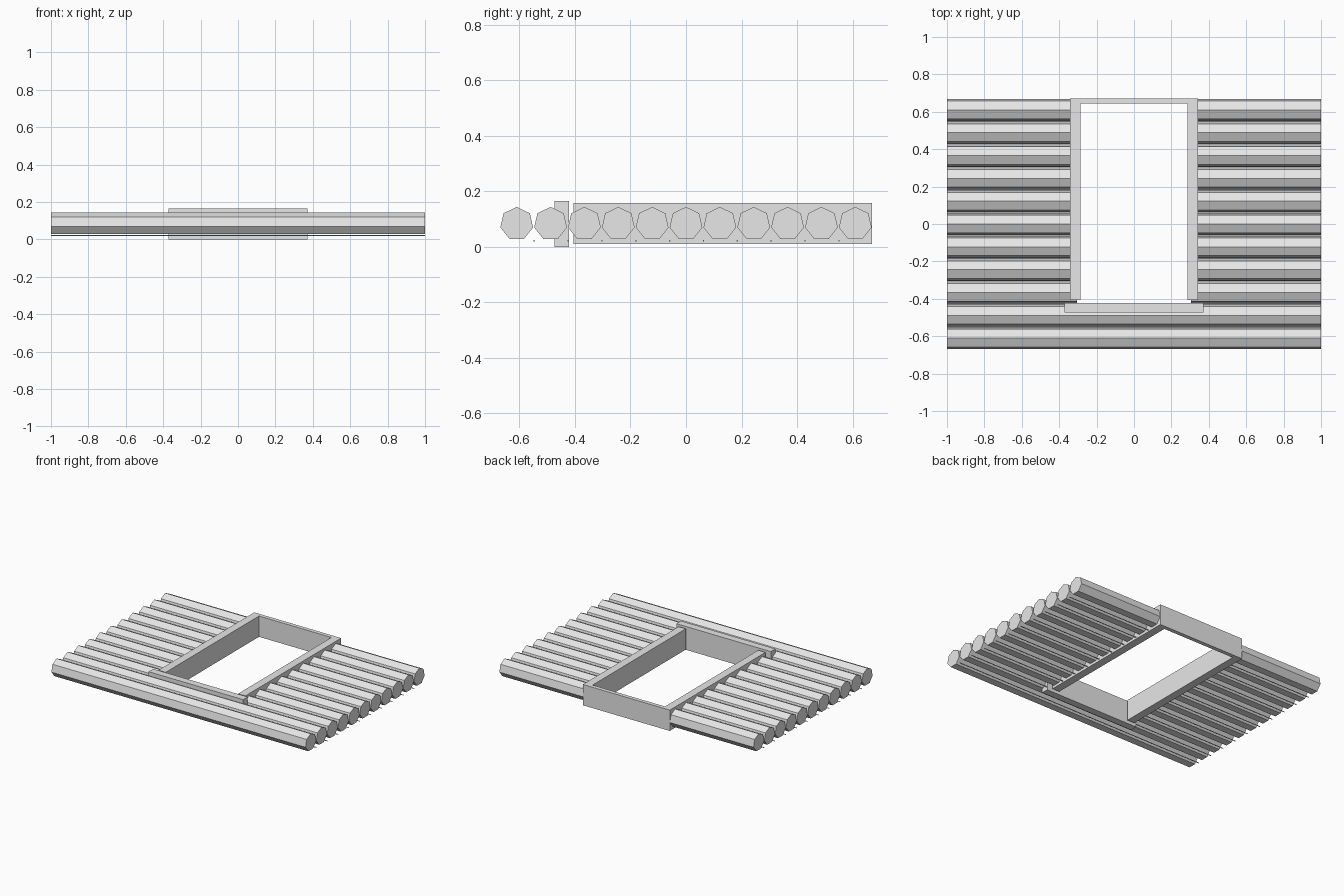
import bpy
import math

if "Cube" in bpy.data.objects:
    bpy.data.objects.remove(bpy.data.objects["Cube"], do_unlink=True)

grey = bpy.data.materials.new("plain_grey")
grey.use_nodes = True
grey.diffuse_color = (0.8, 0.8, 0.8, 1)
grey.node_tree.nodes["Principled BSDF"].inputs["Base Color"].default_value = (0.8, 0.8, 0.8, 1)


def bar(name, x0, x1, y, z, radius, sides):
    """Flat-sided bar along x with one corner pointing up."""
    bpy.ops.mesh.primitive_cylinder_add(vertices=sides, radius=radius, depth=x1 - x0)
    ob = bpy.context.object
    ob.name = name
    ob.rotation_euler = (math.pi / 2, 0, math.pi / 2)
    ob.location = ((x0 + x1) / 2, y, z)
    ob.data.materials.append(grey)


def board(name, x0, x1, y0, y1, z0, z1):
    bpy.ops.mesh.primitive_cube_add(size=1)
    ob = bpy.context.object
    ob.name = name
    ob.scale = (x1 - x0, y1 - y0, z1 - z0)
    ob.location = ((x0 + x1) / 2, (y0 + y1) / 2, (z0 + z1) / 2)
    ob.data.materials.append(grey)


COUNT, PITCH, CUT = 11, 0.122, 0.305


def row(name, whole, *args):
    """One full-width bar, or two halves either side of the opening."""
    if whole:
        bar(name, -1, 1, *args)
    else:
        bar(name + "_right", -1, -CUT, *args)
        bar(name + "_left", CUT, 1, *args)


# Logs, with a thin rod under each gap
for i in range(COUNT):
    y = (i - (COUNT - 1) / 2) * PITCH
    row(f"log_{i + 1}", i < 2, y, 0.0835, 0.0605, 7)
    if i < COUNT - 1:
        row(f"gap_rod_{i + 1}", i < 1, y + PITCH / 2 + 0.002, 0.022, 0.003, 6)

# Frame around the opening
board("frame_side_left", 0.285, 0.342, -0.405, 0.671, 0.011, 0.159)
board("frame_side_right", -0.342, -0.285, -0.405, 0.671, 0.011, 0.159)
board("frame_back", -0.285, 0.285, 0.643, 0.671, 0.011, 0.159)
board("frame_front", -0.372, 0.372, -0.473, -0.422, 0, 0.166)
